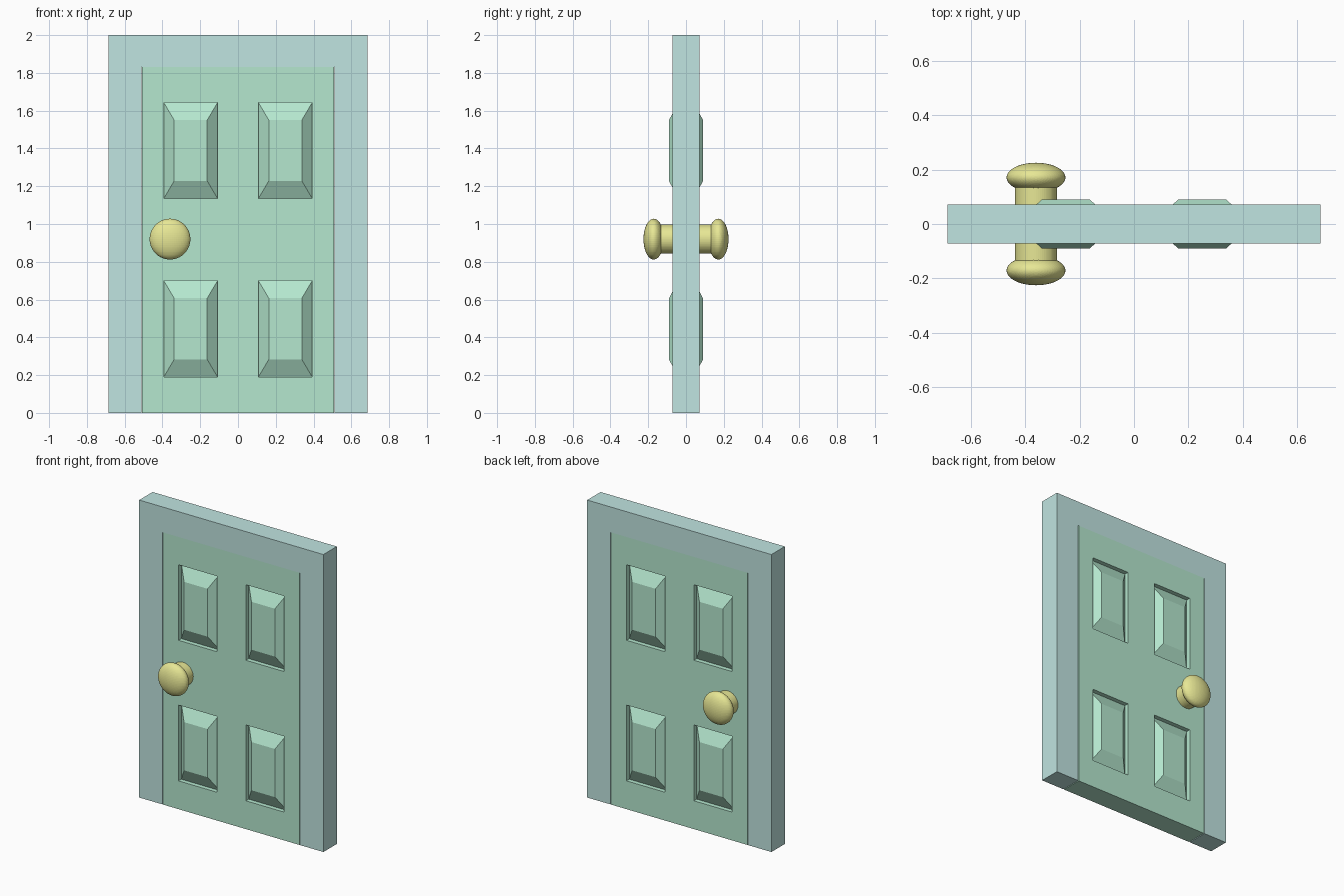
import bpy, bmesh
from mathutils import Vector

if "Cube" in bpy.data.objects:
    bpy.data.objects.remove(bpy.data.objects["Cube"])

HALF_Y = 0.071          # half thickness of door and frame
DOOR_X, DOOR_Z = 0.507, 1.83


def material(name, rgb):
    m = bpy.data.materials.new(name)
    m.diffuse_color = (*rgb, 1)
    m.use_nodes = True
    m.node_tree.nodes["Principled BSDF"].inputs["Base Color"].default_value = m.diffuse_color
    return m


def add_object(name, bm, mat):
    bmesh.ops.recalc_face_normals(bm, faces=bm.faces)
    me = bpy.data.meshes.new(name)
    bm.to_mesh(me)
    bm.free()
    me.materials.append(mat)
    ob = bpy.data.objects.new(name, me)
    bpy.context.collection.objects.link(ob)
    return ob


def box(name, lo, hi, mat):
    bm = bmesh.new()
    bmesh.ops.create_cube(bm, size=1)
    lo, hi = Vector(lo), Vector(hi)
    for v in bm.verts:
        v.co = (lo + hi) / 2 + v.co * (hi - lo)
    return add_object(name, bm, mat)


frame_mat = material("frame_teal", (0.53, 0.78, 0.75))
door_mat = material("door_green", (0.46, 0.80, 0.62))
knob_mat = material("knob_yellow", (0.80, 0.80, 0.30))

# Frame: header and two jambs, with a hairline gap beside the door
box("frame_header", (-0.685, -HALF_Y, DOOR_Z), (0.685, HALF_Y, 2.0), frame_mat)
for side, x0, x1 in (("left", -0.685, -0.512), ("right", 0.512, 0.685)):
    box("frame_jamb_" + side, (x0, -HALF_Y, 0), (x1, HALF_Y, DOOR_Z), frame_mat)

# Door: a grid of cells on the front, four of them becoming raised panels
xs = (-DOOR_X, -0.393, -0.108, 0.108, 0.393, DOOR_X)
zs = (0, 0.19, 0.70, 1.135, 1.643, DOOR_Z)
bm = bmesh.new()
grid = [[bm.verts.new((x, -HALF_Y, z)) for z in zs] for x in xs]
panels = []
for i in range(5):
    for j in range(5):
        f = bm.faces.new((grid[i][j], grid[i + 1][j],
                          grid[i + 1][j + 1], grid[i][j + 1]))
        if i in (1, 3) and j in (1, 3):
            panels.append(f)

# Door edge runs back to the middle plane
rim = bmesh.ops.extrude_edge_only(bm, edges=[e for e in bm.edges if e.is_boundary])
for v in rim["geom"]:
    if isinstance(v, bmesh.types.BMVert):
        v.co.y = 0

# Panels: sunken border, then a bevelled raised field
for f in bmesh.ops.extrude_discrete_faces(bm, faces=panels)["faces"]:
    for v in f.verts:
        v.co.y = -0.041
    field = bmesh.ops.extrude_discrete_faces(bm, faces=[f])["faces"][0]
    c = field.calc_center_median()
    for v in field.verts:
        v.co.x += 0.055 if v.co.x < c.x else -0.055
        v.co.z += 0.093 if v.co.z < c.z else -0.093
        v.co.y = -0.090

# Back of the door mirrors the front
bmesh.ops.mirror(bm, geom=bm.verts[:] + bm.edges[:] + bm.faces[:],
                 merge_dist=0.0001, axis='Y')
bmesh.ops.remove_doubles(bm, verts=bm.verts, dist=0.0001)
add_object("door_panelled", bm, door_mat)

# Knobs: one spindle through the door and a flattened ball on each side
KX, KZ = -0.36, 0.92
bpy.ops.mesh.primitive_cylinder_add(vertices=64, radius=0.077, depth=0.29,
                                    location=(KX, 0, KZ), rotation=(1.570796, 0, 0))
spindle = bpy.context.object
spindle.name = "knob_spindle"
spindle.data.materials.append(knob_mat)
for side, s in (("front", -1), ("back", 1)):
    bpy.ops.mesh.primitive_uv_sphere_add(segments=64, ring_count=32, radius=0.108,
                                         location=(KX, s * 0.171, KZ))
    knob = bpy.context.object
    knob.name = "knob_" + side
    knob.scale.y = 0.5
    knob.data.materials.append(knob_mat)
